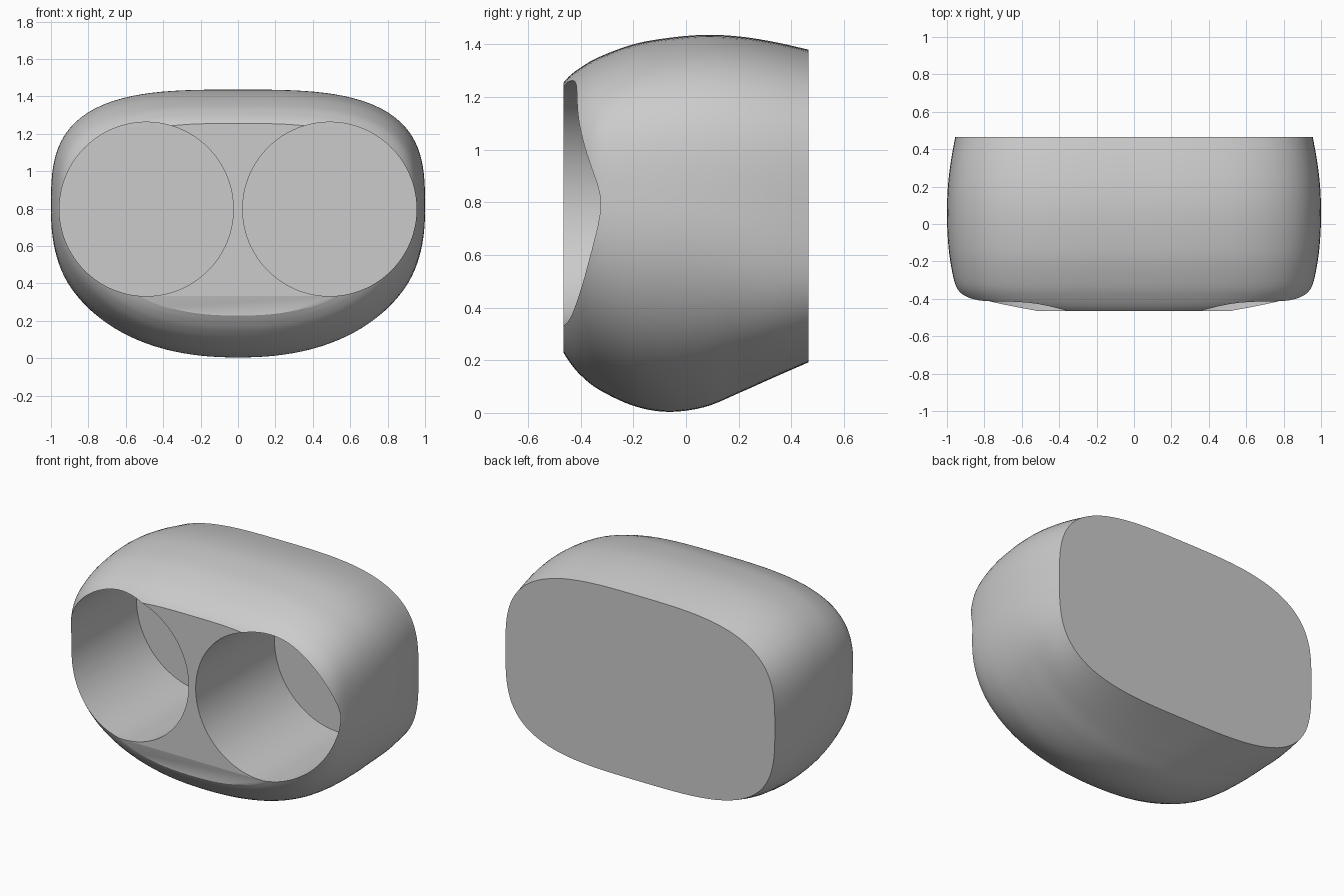
import bpy, bmesh, math
from mathutils import Vector

cube = bpy.data.objects.get("Cube")
if cube:
    bpy.data.objects.remove(cube)

MID_Z = 0.797
SIDES = 128
STEPS = 5

# Body stations, front to back: y, half width, bottom z, top z, lower roundness
STATIONS = [Vector(s) for s in (
    (-.465, .77, .228, 1.255, 2.4),
    (-.44, .845, .19, 1.282, 2.35),
    (-.4, .905, .143, 1.312, 2.3),
    (-.33, .953, .088, 1.352, 2.25),
    (-.2, .982, .027, 1.4, 2.25),
    (-.07, .996, .004, 1.424, 2.25),
    (.07, 1, .022, 1.436, 2.35),
    (.2, .995, .075, 1.43, 2.6),
    (.33, .98, .133, 1.41, 3),
    (.465, .956, .192, 1.38, 3.4))]

grey = bpy.data.materials.new("light grey")
grey.use_nodes = True
COLOUR = (.6, .6, .6, 1)
grey.diffuse_color = COLOUR
grey.node_tree.nodes["Principled BSDF"].inputs["Base Color"].default_value = COLOUR


def smooth_stations(keys):
    """Pass a smooth curve through the key stations."""
    padded = [keys[0] * 2 - keys[1]] + keys + [keys[-1] * 2 - keys[-2]]
    for a, b, c, d in zip(padded, padded[1:], padded[2:], padded[3:]):
        for i in range(STEPS):
            t = i / STEPS
            yield (b * 2 + (c - a) * t + (a * 2 - b * 5 + c * 4 - d) * t**2
                   + (b * 3 - a - c * 3 + d) * t**3) / 2
    yield keys[-1]


def section(bm, station):
    """Superellipse ring with its own roundness above and below the middle."""
    y, half, bottom, top, low_power = station
    ring = []
    for i in range(SIDES):
        angle = math.tau * i / SIDES
        c, s = math.cos(angle), math.sin(angle)
        power, height = (3.2, top - MID_Z) if s >= 0 else (low_power, MID_Z - bottom)
        # Scale the direction out to the superellipse
        r = (abs(c)**power + abs(s)**power) ** (-1 / power)
        ring.append(bm.verts.new((half * c * r, y, MID_Z + height * s * r)))
    return ring


# Rounded body, flat at front and back
bm = bmesh.new()
rings = [section(bm, s) for s in smooth_stations(STATIONS)]
for near, far in zip(rings, rings[1:]):
    for i in range(SIDES):
        j = (i + 1) % SIDES
        bm.faces.new((near[i], near[j], far[j], far[i]))
bm.faces.new(rings[0])
bm.faces.new(rings[-1])
bmesh.ops.recalc_face_normals(bm, faces=bm.faces)
mesh = bpy.data.meshes.new("body")
bm.to_mesh(mesh)
bm.free()
body = bpy.data.objects.new("body", mesh)
bpy.context.collection.objects.link(body)
mesh.materials.append(grey)

# Two blind round bores in the front
FLOOR_Y, MOUTH_Y = .335, -.8
for side, name in ((-1, "right"), (1, "left")):
    bpy.ops.mesh.primitive_cylinder_add(
        vertices=SIDES, radius=.465, depth=FLOOR_Y - MOUTH_Y,
        location=(side * .49, (FLOOR_Y + MOUTH_Y) / 2, MID_Z),
        rotation=(math.pi / 2, 0, 0))
    cutter = bpy.context.object
    cutter.name = name + "_bore_cutter"
    cutter.hide_render = True
    cutter.data.materials.append(grey)
    bpy.ops.object.select_all(action='DESELECT')
    bpy.context.view_layer.objects.active = body
    body.select_set(True)
    cut = body.modifiers.new(name + "_bore", 'BOOLEAN')
    cut.object = cutter
    cut.operation = 'DIFFERENCE'
    cut.solver = 'EXACT'
    bpy.ops.object.modifier_apply(modifier=cut.name)
    bpy.data.objects.remove(cutter)

bpy.ops.object.shade_smooth_by_angle(angle=math.radians(30))
